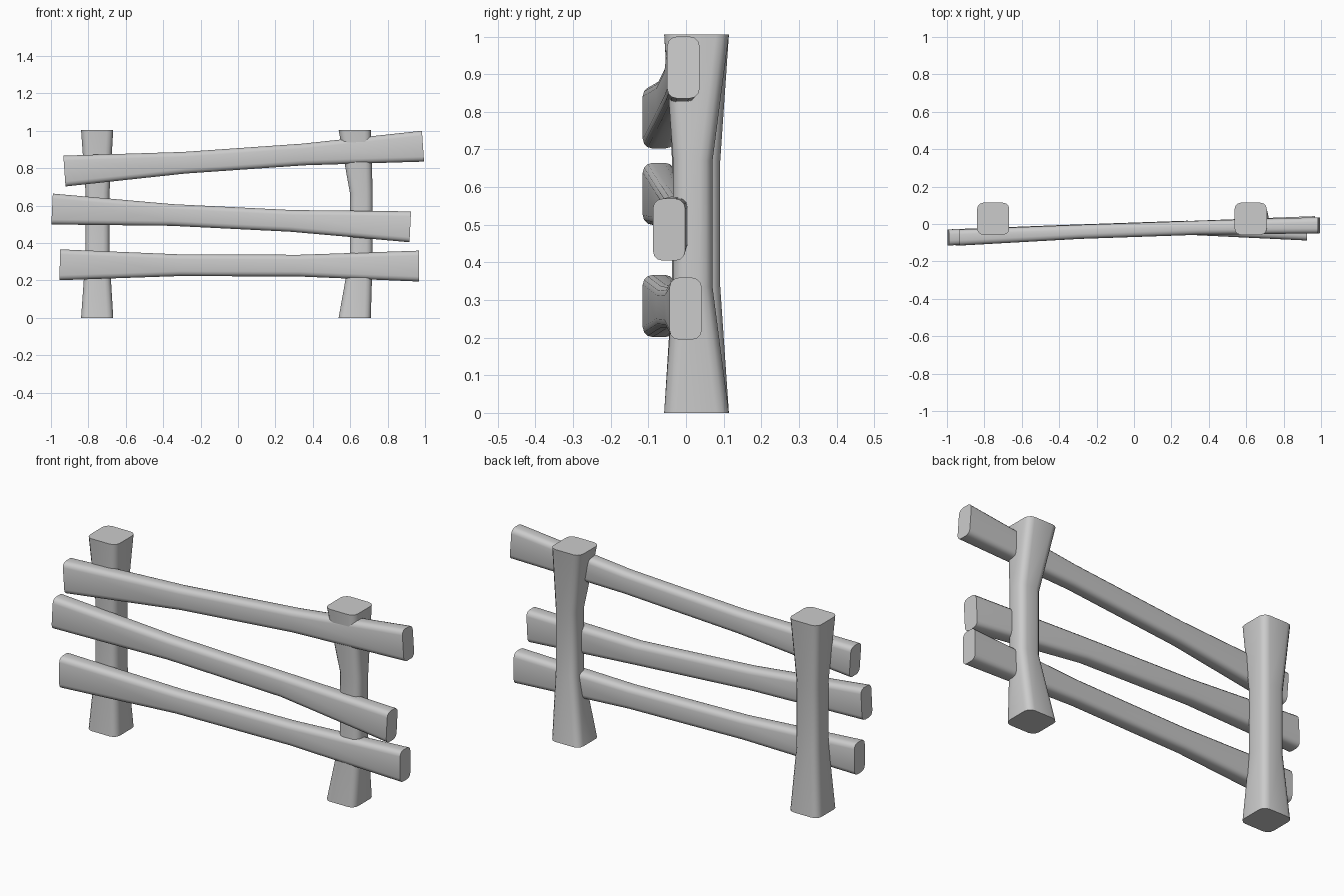
import bpy, bmesh, math
from mathutils import Vector

if "Cube" in bpy.data.objects:
    bpy.data.objects.remove(bpy.data.objects["Cube"])


def rounded_rect(w, h, r, seg=3):
    """Outline of a rounded rectangle, counter-clockwise."""
    pts = []
    for i, (sx, sy) in enumerate([(1, 1), (-1, 1), (-1, -1), (1, -1)]):
        for k in range(seg + 1):
            a = math.radians(90 * (i + k / seg))
            pts.append((sx * (w / 2 - r) + r * math.cos(a),
                        sy * (h / 2 - r) + r * math.sin(a)))
    return pts


def loft(name, sections, u, v, radius):
    """Skin rounded rectangles (centre, width along u, height along v)."""
    bm = bmesh.new()
    rings = []
    for centre, w, h in sections:
        c = Vector(centre)
        rings.append([bm.verts.new(c + u * a + v * b)
                      for a, b in rounded_rect(w, h, radius)])
    n = len(rings[0])
    for r0, r1 in zip(rings, rings[1:]):
        for i in range(n):
            j = (i + 1) % n
            bm.faces.new((r0[i], r0[j], r1[j], r1[i]))
    bm.faces.new(rings[0][::-1])
    bm.faces.new(rings[-1])
    bmesh.ops.recalc_face_normals(bm, faces=bm.faces[:])
    mesh = bpy.data.meshes.new(name)
    bm.to_mesh(mesh)
    bm.free()
    obj = bpy.data.objects.new(name, mesh)
    bpy.context.collection.objects.link(obj)
    bpy.context.view_layer.objects.active = obj
    obj.select_set(True)
    bpy.ops.object.shade_smooth_by_angle(angle=math.radians(35))
    obj.select_set(False)


def post(name, x, waist_x, waist_y, waist_w, waist_d):
    """Upright flared at both ends with a narrower waist."""
    end_y, end = 0.028, 0.172
    sections = [((x, end_y, 0), end, end),
                ((waist_x, waist_y, 0.335), waist_w, waist_d),
                ((waist_x, waist_y, 0.67), waist_w, waist_d),
                ((x, end_y, 1.005), end, end)]
    loft(name, sections, Vector((1, 0, 0)), Vector((0, 1, 0)), 0.034)


def rail(name, start, end, mid_y):
    """Tilted plank, taller at its ends, with square-cut ends."""
    a, b = Vector(start), Vector(end)
    d = b - a
    up = Vector((-d.z, 0, d.x)).normalized()
    sections = []
    for t, y, thick, high in [(0, a.y, 0.086, 0.165), (1 / 3, mid_y[0], 0.075, 0.116),
                              (2 / 3, mid_y[1], 0.075, 0.116), (1, b.y, 0.086, 0.165)]:
        c = a + d * t
        c.y = y
        sections.append((c, thick, high))
    loft(name, sections, Vector((0, 1, 0)), up, 0.026)


# Posts
post("left_post", -0.753, -0.751, 0.027, 0.128, 0.128)
post("right_post", 0.624, 0.659, 0.018, 0.122, 0.105)

# Rails
rail("top_rail", (-0.928, -0.072, 0.785), (0.989, -0.007, 0.918), (-0.042, -0.02))
rail("middle_rail", (-0.994, -0.072, 0.582), (0.921, -0.045, 0.487), (-0.042, -0.02))
rail("bottom_rail", (-0.953, -0.072, 0.284), (0.967, -0.001, 0.277), (-0.042, -0.02))
